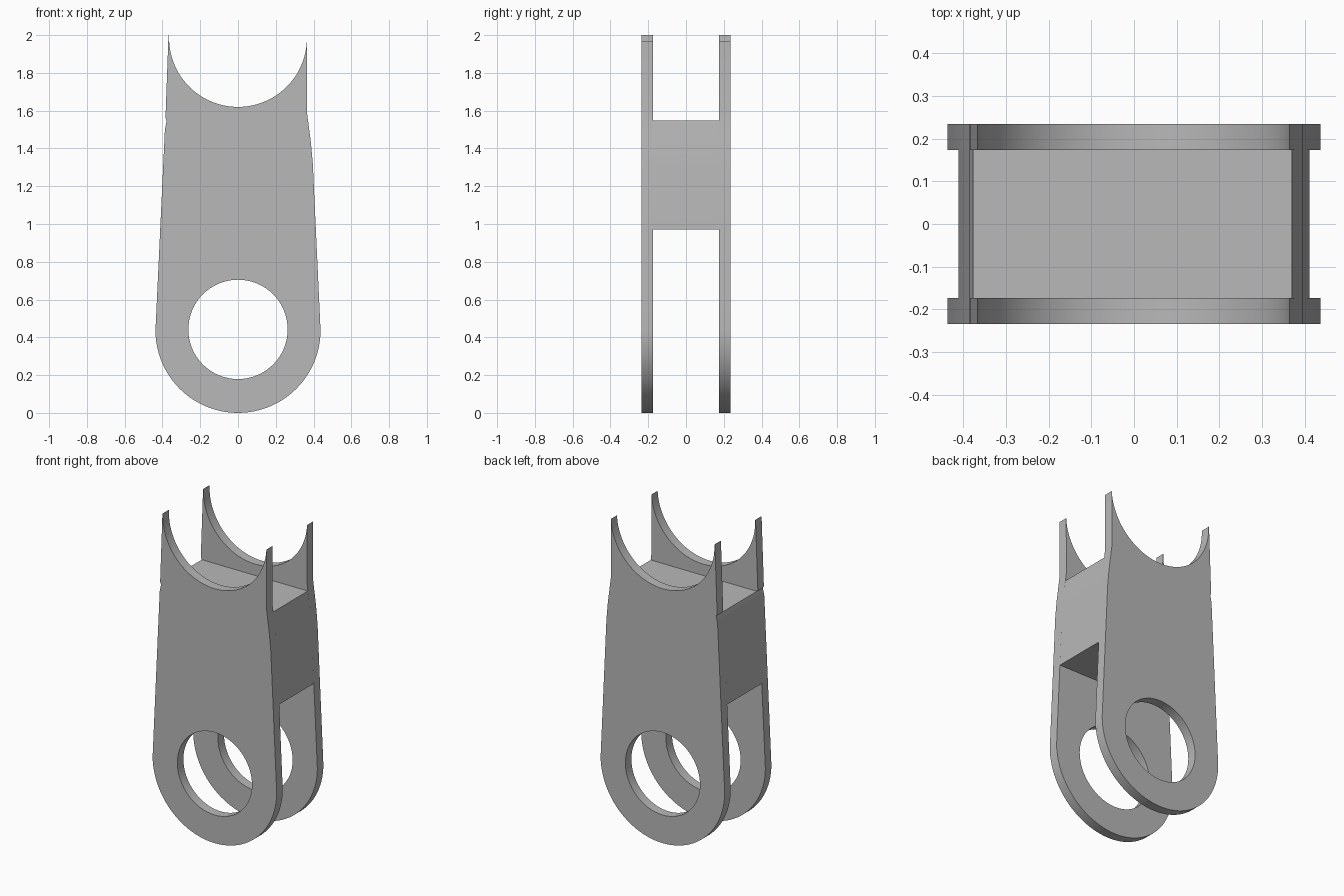
import bpy
import bmesh
from math import sin, cos, pi, asin, radians

cube = bpy.data.objects.get("Cube")
if cube:
    bpy.data.objects.remove(cube, do_unlink=True)

grey = bpy.data.materials.new("plain grey")
grey.use_nodes = True
colour = (0.48, 0.48, 0.48, 1)
grey.diffuse_color = colour
grey.node_tree.nodes["Principled BSDF"].inputs["Base Color"].default_value = colour

PIVOT_Z, END_R, HOLE_R = 0.437, 0.437, 0.263
SADDLE_Z, SADDLE_R = 1.985, 0.365
INNER, OUTER = 0.174, 0.235


def arc(cz, r, a0, a1, n):
    return [(r * cos(a0 + (a1 - a0) * i / n), cz + r * sin(a0 + (a1 - a0) * i / n))
            for i in range(n + 1)]


def extrude_profile(name, loops, y0, y1):
    """Fill closed x-z loops (later loops are holes) and extrude along y."""
    bm = bmesh.new()
    edges = []
    for loop in loops:
        vs = [bm.verts.new((x, y0, z)) for x, z in loop]
        edges += [bm.edges.new((vs[i - 1], vs[i])) for i in range(len(vs))]
    bmesh.ops.triangle_fill(bm, edges=edges, use_beauty=True)
    ext = bmesh.ops.extrude_face_region(bm, geom=bm.faces[:])
    moved = [g for g in ext["geom"] if isinstance(g, bmesh.types.BMVert)]
    bmesh.ops.translate(bm, verts=moved, vec=(0, y1 - y0, 0))
    bmesh.ops.recalc_face_normals(bm, faces=bm.faces[:])
    mesh = bpy.data.meshes.new(name)
    bm.to_mesh(mesh)
    bm.free()
    mesh.materials.append(grey)
    ob = bpy.data.objects.new(name, mesh)
    bpy.context.collection.objects.link(ob)
    bpy.ops.object.select_all(action="DESELECT")
    ob.select_set(True)
    bpy.context.view_layer.objects.active = ob
    bpy.ops.object.shade_smooth_by_angle(angle=radians(30))


# Side plates: rounded eye below, straight flanks, circular saddle on top
left_flank = [(0.396, 1.32), (0.386, 1.43), (0.364, 1.60)]
right_flank = [(-0.384, 1.56), (-0.377, 1.548), (-0.387, 1.50)]
saddle = arc(SADDLE_Z, SADDLE_R, -asin(0.05), -pi + asin(0.05), 48)
outline = (arc(PIVOT_Z, END_R, -pi, 0, 48) + left_flank + saddle
           + [(-0.366, 2.0), (-0.368, 2.0)] + right_flank)
hole = arc(PIVOT_Z + 0.005, HOLE_R, 0, 2 * pi, 64)[:-1]
for name, y0, y1 in (("front_plate", -OUTER, -INNER), ("back_plate", INNER, OUTER)):
    extrude_profile(name, [outline, hole], y0, y1)

# Solid web joining the plates
web = [(-0.412, 0.97), (0.412, 0.97), (0.396, 1.32), (0.386, 1.43),
       (0.370, 1.548), (-0.377, 1.548), (-0.387, 1.50)]
extrude_profile("centre_web", [web], -INNER, INNER)
